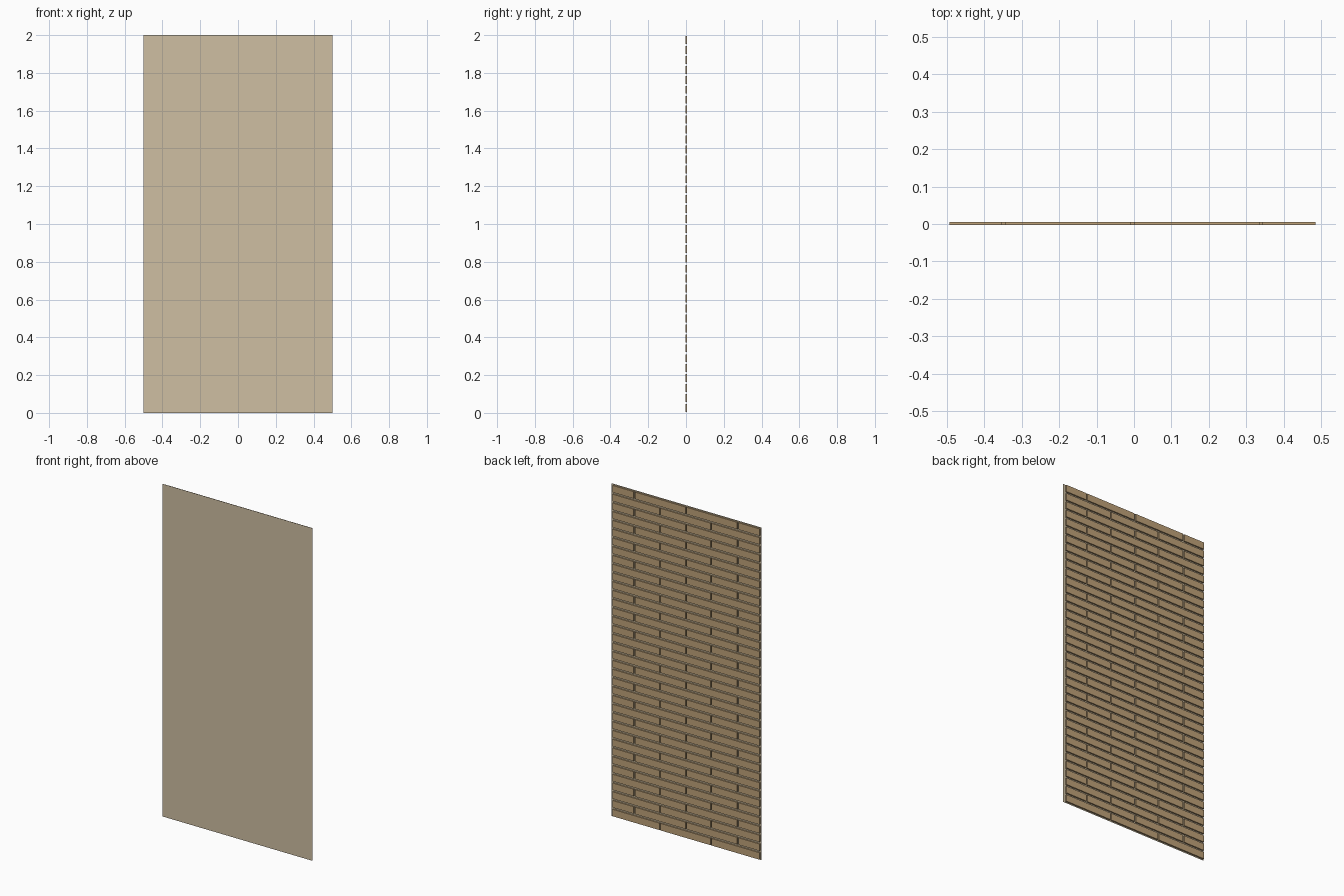
import bpy, bmesh
from mathutils import Matrix, Vector

if "Cube" in bpy.data.objects:
    bpy.data.objects.remove(bpy.data.objects["Cube"])


def material(name, rgb):
    m = bpy.data.materials.new(name)
    m.diffuse_color = (*rgb, 1)
    m.use_nodes = True
    m.node_tree.nodes["Principled BSDF"].inputs["Base Color"].default_value = m.diffuse_color
    return m


def make_object(name, bm, mat):
    mesh = bpy.data.meshes.new(name)
    bm.to_mesh(mesh)
    bm.free()
    mesh.materials.append(mat)
    obj = bpy.data.objects.new(name, mesh)
    bpy.context.collection.objects.link(obj)
    return obj


W, H = 1.0, 2.0
Y_FRONT, Y_BACK = -0.005, 0.006
ROWS, GAP = 38, 0.011

# flat sheet covering the front
bm = bmesh.new()
corners = [(-W / 2, 0), (W / 2, 0), (W / 2, H), (-W / 2, H)]
bm.faces.new([bm.verts.new((x, Y_FRONT, z)) for x, z in corners])
make_object("backing_sheet", bm, material("sheet_tan", (0.62, 0.52, 0.36)))

# staggered courses of thin bricks on the rear side
courses = [
    [(-0.493, -0.173), (-0.166, 0.164), (0.171, 0.485)],
    [(-0.493, -0.353), (-0.345, -0.008), (0.0, 0.336), (0.344, 0.485)],
]
pitch = H / ROWS
y0 = Y_FRONT + 0.002
bm = bmesh.new()
for row in range(ROWS):
    z = (row + 0.5) * pitch
    for x0, x1 in courses[row % 2]:
        size = Vector((x1 - x0, Y_BACK - y0, pitch - GAP))
        centre = Vector(((x0 + x1) / 2, (y0 + Y_BACK) / 2, z))
        bmesh.ops.create_cube(
            bm, size=1,
            matrix=Matrix.Translation(centre) @ Matrix.Diagonal((*size, 1)))
make_object("brick_courses", bm, material("brick_brown", (0.52, 0.36, 0.19)))
